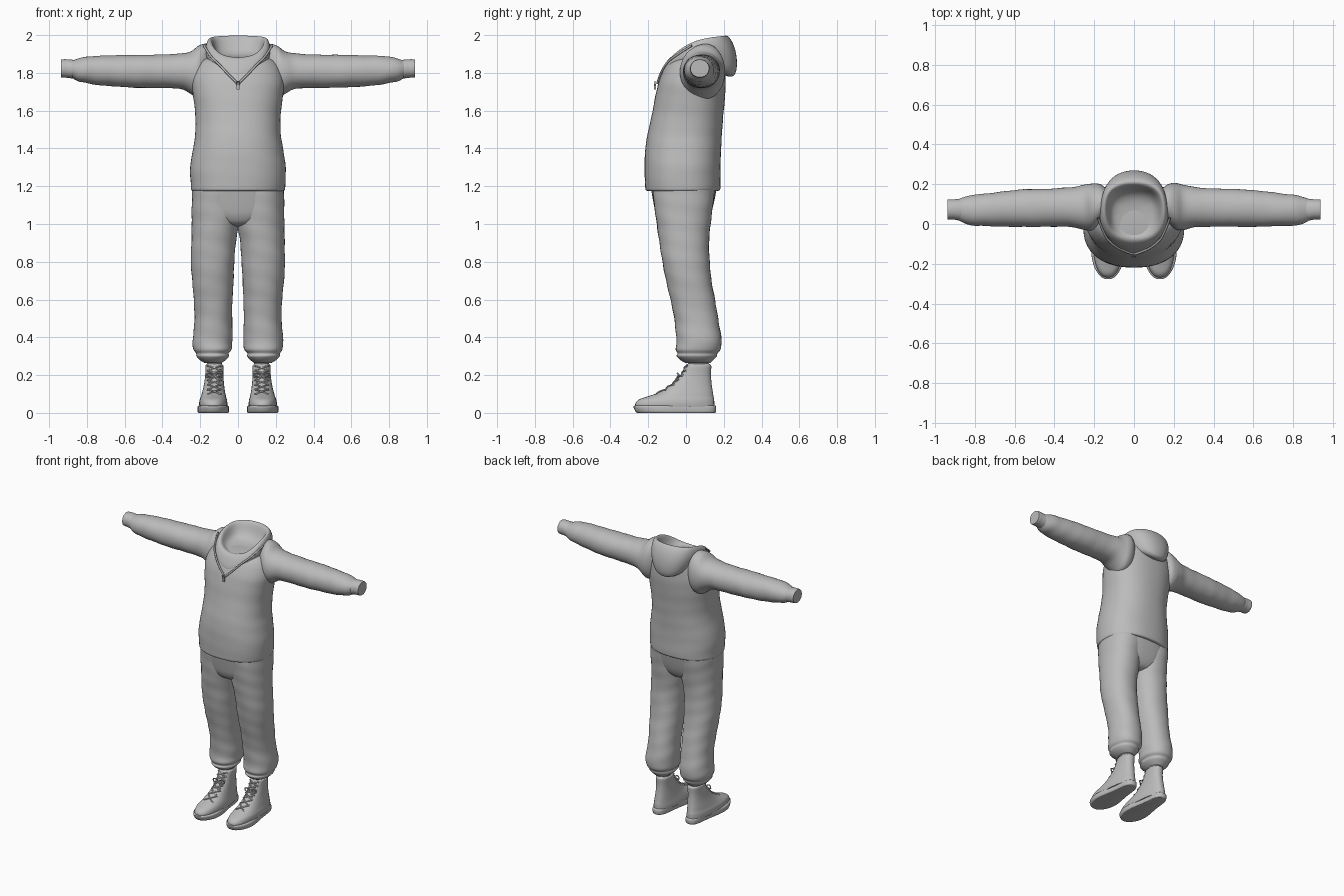
import bpy, bmesh, math
from mathutils import Vector

grey = bpy.data.materials.new("plain grey")
grey.diffuse_color = (0.5, 0.5, 0.5, 1)


def finish(name, bm, subdiv=0, angle=50):
    bmesh.ops.recalc_face_normals(bm, faces=bm.faces[:])
    me = bpy.data.meshes.new(name)
    bm.to_mesh(me)
    bm.free()
    me.materials.append(grey)
    ob = bpy.data.objects.new(name, me)
    bpy.context.collection.objects.link(ob)
    if subdiv:
        m = ob.modifiers.new("smooth", "SUBSURF")
        m.levels = m.render_levels = subdiv
    bpy.ops.object.select_all(action="DESELECT")
    ob.select_set(True)
    bpy.context.view_layer.objects.active = ob
    bpy.ops.object.shade_smooth_by_angle(angle=math.radians(angle))
    return ob


def spline(p0, p1, p2, p3, t):
    return [0.5 * (2 * b + (c - a) * t + (2 * a - 5 * b + 4 * c - d) * t * t
                   + (3 * b - a - 3 * c + d) * t ** 3)
            for a, b, c, d in zip(p0, p1, p2, p3)]


def bridge(bm, rings):
    for a, b in zip(rings, rings[1:]):
        for i in range(len(a)):
            j = (i + 1) % len(a)
            bm.faces.new((a[i], a[j], b[j], b[i]))


def loft(name, rows, axis="z", side=1, steps=4, power=2.3, folds=0.0, seg=40, shape=None):
    """Rows hold (position, u min, u max, v min, v max) along the z or x axis."""
    pts = []
    for i in range(len(rows) - 1):
        q = [rows[max(0, i - 1)], rows[i], rows[i + 1], rows[min(len(rows) - 1, i + 2)]]
        pts += [spline(*q, s / steps) for s in range(steps)]
    pts.append(rows[-1])
    bm = bmesh.new()
    rings = []
    for p, u0, u1, v0, v1 in pts:
        ring = []
        for k in range(seg):
            a = 2 * math.pi * k / seg
            c, s = math.cos(a), math.sin(a)
            u = math.copysign(abs(c) ** (2 / power), c)
            v = math.copysign(abs(s) ** (2 / power), s)
            # soft cloth folds running around the tube
            f = 1 + folds * (math.sin(p * 62 + 2.2 * math.sin(a + side)) * 0.6
                             + math.sin(p * 27 + 3 * a + side) * 0.4)
            if shape:
                u *= shape(v)
            x = (u0 + u1) / 2 + (u1 - u0) / 2 * u * f
            y = (v0 + v1) / 2 + (v1 - v0) / 2 * v * f
            co = (side * x, y, p) if axis == "z" else (side * p, x, y)
            ring.append(bm.verts.new(co))
        rings.append(ring)
    bridge(bm, rings)
    bm.faces.new(rings[0])
    bm.faces.new(rings[-1])
    return finish(name, bm)


def tube(name, points, radius, closed=False):
    cu = bpy.data.curves.new(name, "CURVE")
    cu.dimensions = "3D"
    cu.bevel_depth = radius
    cu.bevel_resolution = 2
    cu.resolution_u = 6
    sp = cu.splines.new("NURBS")
    sp.points.add(len(points) - 1)
    for p, c in zip(sp.points, points):
        p.co = (*c, 1)
    sp.use_cyclic_u = closed
    sp.use_endpoint_u = not closed
    sp.order_u = 3
    cu.materials.append(grey)
    ob = bpy.data.objects.new(name, cu)
    bpy.context.collection.objects.link(ob)


# sweater body
loft("sweater_body", [
    (1.175, -.235, .235, -.20, .165), (1.18, -.247, .247, -.213, .18),
    (1.21, -.25, .25, -.217, .183), (1.30, -.253, .253, -.219, .183),
    (1.40, -.238, .238, -.215, .186), (1.48, -.226, .226, -.203, .19),
    (1.58, -.226, .226, -.18, .198), (1.68, -.238, .238, -.162, .207),
    (1.76, -.245, .245, -.142, .21), (1.83, -.225, .225, -.112, .207),
    (1.87, -.19, .19, -.08, .20), (1.88, -.14, .14, -.05, .17)], folds=.004, seg=56)

# hood lying on the back with a V collar; one half of the sections, then mirrored
front = [(0, -.04, 1.86), (0, -.08, 1.885), (0, -.115, 1.86), (0, -.148, 1.78),
         (0, -.157, 1.755), (0, -.155, 1.73), (0, -.12, 1.70)]
half = [
    [(.08, -.02, 1.87), (.10, -.04, 1.895), (.115, -.06, 1.91), (.135, -.075, 1.90),
     (.148, -.08, 1.875), (.145, -.08, 1.85), (.13, -.06, 1.82)],
    [(.09, .05, 1.88), (.13, .05, 1.91), (.142, .05, 1.975), (.165, .05, 1.985),
     (.187, .05, 1.96), (.19, .05, 1.92), (.18, .05, 1.88)],
    [(.08, .10, 1.88), (.115, .15, 1.92), (.13, .175, 1.995), (.155, .195, 2.0),
     (.15, .245, 1.91), (.105, .25, 1.79), (.10, .19, 1.81)]]
back = [(0, .12, 1.88), (0, .18, 1.92), (0, .20, 1.995), (0, .24, 2.01),
        (0, .288, 1.91), (0, .28, 1.75), (0, .20, 1.78)]
mirrored = [[(-x, y, z) for x, y, z in s] for s in reversed(half)]
bm = bmesh.new()
secs = [[bm.verts.new(p) for p in s] for s in [front] + half + [back] + mirrored]
rings = [[s[i] for s in secs] for i in range(7)]
bridge(bm, rings)
bm.faces.new(rings[0])
finish("hood", bm, subdiv=3, angle=80)

# collar seam edges and zip
for s in (-1, 1):
    tube("collar_edge", [(s * x, y, z) for x, y, z in
         [(.18, .03, 1.945), (.15, -.06, 1.89), (.105, -.107, 1.85),
          (.05, -.138, 1.79), (.004, -.152, 1.745)]], .006)
tube("zip_ring", [(.009, -.163, 1.755), (.009, -.165, 1.735),
                  (-.009, -.165, 1.735), (-.009, -.163, 1.755)], .003, True)
bm = bmesh.new()
bmesh.ops.create_cube(bm, size=1)
for v in bm.verts:
    v.co = Vector((v.co.x * .014, v.co.y * .010 - .164, v.co.z * .03 + 1.727))
finish("zip_pull", bm)

# trouser seat
loft("trouser_seat", [
    (.985, -.03, .03, -.06, .04), (1.0, -.10, .10, -.125, .095),
    (1.04, -.20, .20, -.155, .125), (1.10, -.238, .238, -.17, .145),
    (1.20, -.243, .243, -.187, .165)], power=2.5, seg=56)

# boot top edge, used for the lace positions: front of the boot at a height
def instep(z):
    keys = [(.085, -.205), (.11, -.135), (.15, -.075), (.20, -.025), (.25, -.003)]
    for (a, ya), (b, yb) in zip(keys, keys[1:]):
        if z <= b:
            return ya + (yb - ya) * (z - a) / (b - a)
    return keys[-1][1]


for s, label in ((-1, "right"), (1, "left")):
    # sleeve
    loft(label + "_sleeve", [
        (.13, .04, .17, 1.72, 1.945), (.17, .0, .20, 1.67, 1.955),
        (.21, -.03, .205, 1.66, 1.942), (.25, -.03, .197, 1.69, 1.915),
        (.31, -.016, .185, 1.716, 1.902), (.42, -.013, .178, 1.720, 1.897),
        (.55, -.015, .174, 1.722, 1.895), (.65, -.013, .165, 1.728, 1.893),
        (.75, -.010, .152, 1.737, 1.89), (.81, -.008, .146, 1.748, 1.884),
        (.845, .0, .138, 1.755, 1.876), (.87, .012, .13, 1.768, 1.868),
        (.88, .018, .126, 1.775, 1.864)],
        axis="x", side=s, power=2.1, folds=.016)
    # sleeve cuff
    loft(label + "_cuff", [
        (.86, .02, .125, 1.772, 1.868), (.88, .018, .126, 1.771, 1.87),
        (.905, .022, .124, 1.774, 1.872), (.925, .022, .124, 1.775, 1.872),
        (.938, .024, .122, 1.777, 1.87)], axis="x", side=s, power=2.1)
    # trouser leg
    loft(label + "_trouser_leg", [
        (1.18, -.02, .243, -.175, .155), (1.10, -.015, .245, -.168, .143),
        (1.0, -.005, .245, -.155, .13), (.90, .012, .247, -.14, .122),
        (.80, .019, .249, -.125, .125), (.70, .024, .243, -.105, .135),
        (.60, .029, .234, -.082, .153), (.50, .031, .23, -.062, .17),
        (.42, .029, .237, -.053, .184), (.37, .031, .240, -.05, .188),
        (.335, .033, .235, -.054, .182), (.315, .05, .222, -.045, .165),
        (.30, .048, .22, -.05, .162), (.28, .065, .202, -.03, .145),
        (.265, .085, .178, -.005, .13)], side=s, power=2.2, folds=.014)
    # boot sole
    loft(label + "_boot_sole", [
        (0.0, .05, .21, -.255, .152), (.004, .045, .217, -.265, .158),
        (.025, .044, .218, -.276, .160), (.036, .046, .216, -.277, .158),
        (.040, .055, .207, -.265, .150)], side=s, steps=2, power=2.4,
        shape=lambda v: .86 + .14 * math.cos(3.2 * (v + .55)) - .05 * v)
    # boot upper
    loft(label + "_boot", [
        (.03, .053, .209, -.268, .150), (.05, .051, .211, -.268, .150),
        (.07, .054, .208, -.25, .149), (.085, .058, .202, -.21, .146),
        (.11, .064, .194, -.14, .142), (.15, .070, .184, -.08, .136),
        (.20, .074, .177, -.03, .132), (.245, .074, .176, -.006, .134),
        (.255, .078, .172, .0, .13), (.262, .088, .162, .015, .12)], side=s, power=2.3,
        shape=lambda v: .93 - .07 * v)
    # sock between boot and trouser
    loft(label + "_sock", [(.24, .085, .165, .01, .12), (.29, .085, .165, .01, .12)],
         side=s, power=2)
    # crossed laces and bow
    cx = s * .126
    for i in range(6):
        z = .098 + i * .025
        for d in (-1, 1):
            w = .036 * d
            tube(label + "_lace", [
                (cx - w, instep(z) + .012, z),
                (cx, instep(z + .012) - .012, z + .018),
                (cx + w, instep(z + .024) + .012, z + .026)], .0045)
    for d in (-1, 1):
        y = instep(.2) - .012
        tube(label + "_lace_bow", [(cx, y, .20), (cx + d * .03, y - .012, .215),
             (cx + d * .05, y + .005, .195), (cx + d * .03, y - .012, .185)], .004, True)
        tube(label + "_lace_end", [(cx, y, .20), (cx + d * .02, y - .02, .18),
             (cx + d * .035, y - .03, .145)], .004)
